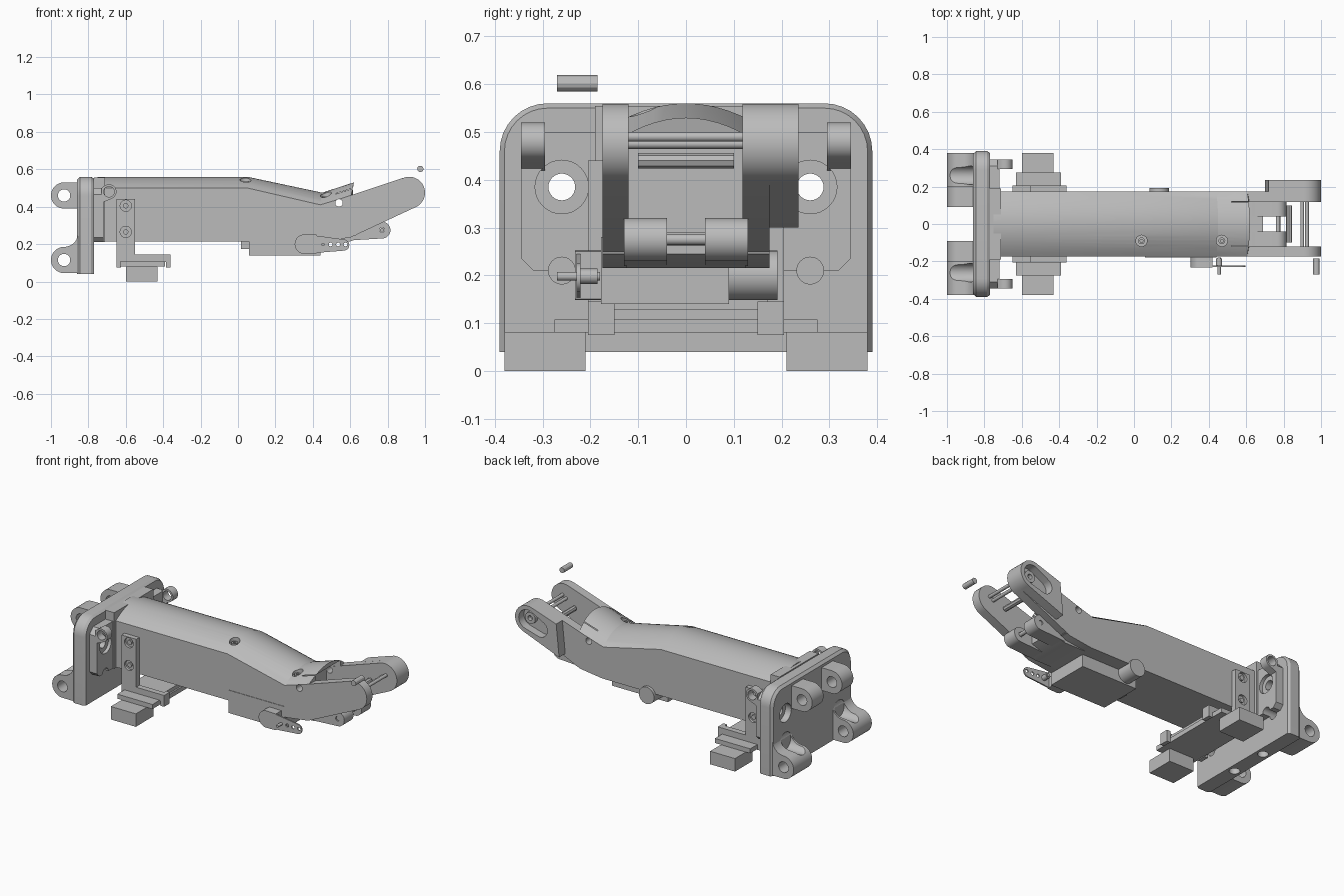
import bpy, bmesh, math
from mathutils import Vector, geometry

if "Cube" in bpy.data.objects:
    bpy.data.objects.remove(bpy.data.objects["Cube"])

grey = bpy.data.materials.new("plain_grey")
grey.use_nodes = True
grey.diffuse_color = (0.5, 0.5, 0.5, 1)
grey.node_tree.nodes["Principled BSDF"].inputs["Base Color"].default_value = (0.5, 0.5, 0.5, 1)


def select(ob):
    bpy.ops.object.select_all(action='DESELECT')
    ob.select_set(True)
    bpy.context.view_layer.objects.active = ob


def finish(name, bm):
    bmesh.ops.recalc_face_normals(bm, faces=bm.faces)
    me = bpy.data.meshes.new(name)
    bm.to_mesh(me)
    bm.free()
    ob = bpy.data.objects.new(name, me)
    me.materials.append(grey)
    bpy.context.collection.objects.link(ob)
    select(ob)
    bpy.ops.object.shade_smooth_by_angle(angle=math.radians(25))
    return ob


def loft(name, rings):
    """Skin a list of closed rings and cap both ends."""
    bm = bmesh.new()
    rows = [[bm.verts.new(p) for p in ring] for ring in rings]
    n = len(rows[0])
    for a, b in zip(rows, rows[1:]):
        for i in range(n):
            bm.faces.new((a[i], a[(i + 1) % n], b[(i + 1) % n], b[i]))
    bm.faces.new(rows[0])
    bm.faces.new(rows[-1])
    return finish(name, bm)


def prism(name, pts, a, b, axis='y'):
    """Extrude a flat outline from a to b along an axis."""
    place = {'x': lambda p, t: (t, p[0], p[1]), 'y': lambda p, t: (p[0], t, p[1]),
             'z': lambda p, t: (p[0], p[1], t)}[axis]
    return loft(name, [[place(p, t) for p in pts] for t in (a, b)])


def circle(u, v, r, n=32):
    return [(u + r * math.cos(math.tau * i / n), v + r * math.sin(math.tau * i / n)) for i in range(n)]


def hull(pts):
    return [pts[i] for i in geometry.convex_hull_2d([Vector(p) for p in pts])]


def rod(name, u, v, r, a, b, axis='y', n=32):
    return prism(name, circle(u, v, r, n), a, b, axis)


def box(name, x0, x1, y0, y1, z0, z1):
    return prism(name, [(x0, z0), (x1, z0), (x1, z1), (x0, z1)], y0, y1)


def cut(ob, *cutters):
    for c in cutters:
        c.hide_render = True
        select(ob)
        m = ob.modifiers.new("cut", 'BOOLEAN')
        m.operation, m.object, m.solver = 'DIFFERENCE', c, 'EXACT'
        bpy.ops.object.modifier_apply(modifier=m.name)
        bpy.data.objects.remove(c)
    select(ob)
    bpy.ops.object.shade_smooth_by_angle(angle=math.radians(25))
    return ob


def span(s, a, b):
    return sorted((s * a, s * b))


SIDES = (("right", -1), ("left", 1))

# Wall plate: a wide plate with rounded upper corners and a stepped edge
outline = lambda m: hull(circle(-.29, .46, .1 - m) + circle(.29, .46, .1 - m)
                         + [(-.39 + m, .04), (.39 - m, .04)])
plate = loft("wall_plate", [[(x, y, z) for y, z in outline(m)]
                            for x, m in ((-.86, .015), (-.845, 0), (-.785, 0), (-.77, .01))])
for s in (-1, 1):
    cut(plate, rod("c", s * .26, .385, .028, -.9, -.7, 'x'), rod("c", s * .26, .21, .028, -.9, -.7, 'x'),
        rod("c", s * .26, .385, .056, -.9, -.82, 'x'), rod("c", s * .26, .21, .056, -.9, -.82, 'x'),
        rod("c", -.815, s * .12, .03, 0, .1, 'z'))

# Inner bracket between wall plate and arm
inner = hull([(s * y, z) for s in (-1, 1) for y, z in
              ((.31, .5), (.345, .465), (.345, .235), (.32, .21))])
bracket = prism("arm_bracket", inner, -.77, -.72, 'x')
cut(bracket, *[rod("c", s * .26, .385, .028, -.9, -.7, 'x') for s in (-1, 1)],
    *[rod("c", s * .26, .385, .056, -.74, -.7, 'x') for s in (-1, 1)],
    *[rod("c", s * .26, .21, .028, -.9, -.7, 'x') for s in (-1, 1)])
box("arm_collar", -.77, -.71, -.19, .19, .21, .555)

for side, s in SIDES:
    # Hinge lugs on the back of the plate
    upper = prism(side + "_upper_lug", hull(circle(-.93, .46, .07) + [(-.85, .39), (-.85, .53)]),
                  *span(s, .09, .2))
    cut(upper, rod("c", -.93, .46, .033, -.5, .5))
    fillet = [(-.93 + .075 * math.sin(a), .26 - .075 * math.cos(a))
              for a in [math.radians(t) for t in range(0, 91, 10)]]
    wall = [(-.85, .26), (-.85, .045), (-.93, .045)]
    low = circle(-.93, .115, .07)[9:24]
    lower = prism(side + "_lower_lug", fillet + wall + low[::-1], *span(s, .2, .38))
    cut(lower, rod("c", -.93, .115, .033, -.5, .5), rod("c", s * .26, .21, .05, -1.1, -.86, 'x'))

    # Screw ears on the bracket
    ear = prism(side + "_bracket_ear", hull(circle(-.69, .48, .04) + [(-.73, .42), (-.73, .5)]),
                *span(s, .295, .345))
    cut(ear, rod("c", -.69, .48, .028, -.5, .5))

    # Clamp cheeks, clips and blocks hanging below the arm
    cheek = box(side + "_clamp_cheek", -.65, -.55, *span(s, .17, .205), .1, .44)
    for z in (.405, .265):
        cut(cheek, rod("c", -.6, z, .03, *span(s, .19, .25)))
        rod(side + "_clamp_screw", -.6, z, .014, *span(s, .18, .2), n=16)
    box(side + "_clamp_ledge", -.65, -.36, *span(s, .17, .205), .105, .145)
    box(side + "_clamp_clip_back", -.65, -.625, *span(s, .15, .205), .075, .145)
    box(side + "_clamp_clip_front", -.385, -.36, *span(s, .15, .205), .075, .145)
    box(side + "_clamp_block", -.6, -.43, *span(s, .21, .38), 0, .08)
box("clamp_cross_bar", -.63, -.39, -.275, .275, .08, .108)
box("clamp_cross_pad", -.62, -.4, -.2, .2, .108, .13)


# Arm body: flat sides and an arched top, bent down then up along its length
def section(xb, zb, xs, zs, xc, zc, w=.175, n=16):
    ring = [(xb, -w, zb), (xb, w, zb)]
    for i in range(n + 1):
        y = w * (1 - 2 * i / n)
        lift = 1 - (y / w) ** 2
        ring.append((xs + (xc - xs) * lift, y, zs + (zc - zs) * lift))
    return ring


arm = loft("arm_body", [section(-.75, .215, -.75, .5, -.75, .56), section(.05, .215, .05, .5, .05, .56),
                        section(.45, .215, .44, .41, .45, .475), section(.63, .245, .605, .46, .62, .53)])
pocket = prism("c", [(.52, .27), (.75, .31), (.75, .54), (.6, .495), (.52, .47)], -.12, .12)
cut(arm, pocket, rod("c", .54, .42, .02, -.3, .3),
    *[rod("c", x, -.09, .03, z, .7, 'z') for x, z in ((.04, .52), (.47, .44))])
for x, z in ((.04, .5), (.47, .42)):
    cut(rod("arm_screw", x, -.09, .018, z, z + .035, 'z'), rod("c", x, -.09, .009, z + .01, .6, 'z', 6))

# Forked fingers
tip = circle(.915, .475, .085)
finger = hull(tip + [(.45, .41), (.45, .215), (.6, .235)])
pads = [prism("right_finger", finger, -.175, -.12), prism("left_finger", finger, .118, .175)]
for pad in pads:
    cut(pad, rod("c", .54, .42, .02, -.3, .3))
thick = prism("left_finger_housing", hull(tip + [(.7, .3), (.72, .5)]), .16, .235)
cut(thick, prism("c", hull(circle(.915, .475, .06) + circle(.83, .44, .05)), .185, .3))
cut(rod("finger_bearing", .915, .475, .035, .17, .21), rod("c", .915, .475, .015, .15, .3))

# Pins between the fingers, and the loose pin above
for x, z in ((.9, .475), (.925, .49)):
    rod("finger_pin", x, z, .01, -.125, .125, n=16)
rod("roller", .83, .44, .016, -.1, .1, n=8)
rod("loose_pin", .975, .602, .017, -.27, -.185, n=12)

# Lower knuckles
prism("knuckle_floor", [(.45, .215), (.6, .215), (.69, .245), (.69, .29), (.45, .26)], -.125, .125)
for y0, y1 in ((-.13, -.04), (.04, .13)):
    k = prism("knuckle", hull(circle(.77, .275, .045) + [(.6, .22), (.6, .27), (.7, .31)]), y0, y1)
    cut(k, rod("c", .77, .275, .014, -.3, .3, n=16))
rod("knuckle_pin", .77, .275, .012, -.125, .125, n=16)

# Servo drive under the arm
box("servo_case", .06, .44, -.178, .09, .14, .28)
box("servo_tab", .015, .06, -.1, -.04, .175, .215)
rod("servo_motor", .135, .2, .052, .08, .192)
prism("servo_boss", hull(circle(.355, .2, .052) + [(.42, .15), (.42, .25)]), -.232, -.17)
horn = prism("servo_horn", hull(circle(.38, .2, .05) + circle(.565, .195, .03)), -.229, -.221)
cut(horn, *[rod("c", x, .198, .01, -.3, -.1, n=16) for x in (.495, .535, .575)])
rod("horn_hub", .455, .198, .016, -.225, -.185, n=16)
rod("horn_screw", .455, .198, .009, -.27, -.18, n=12)
